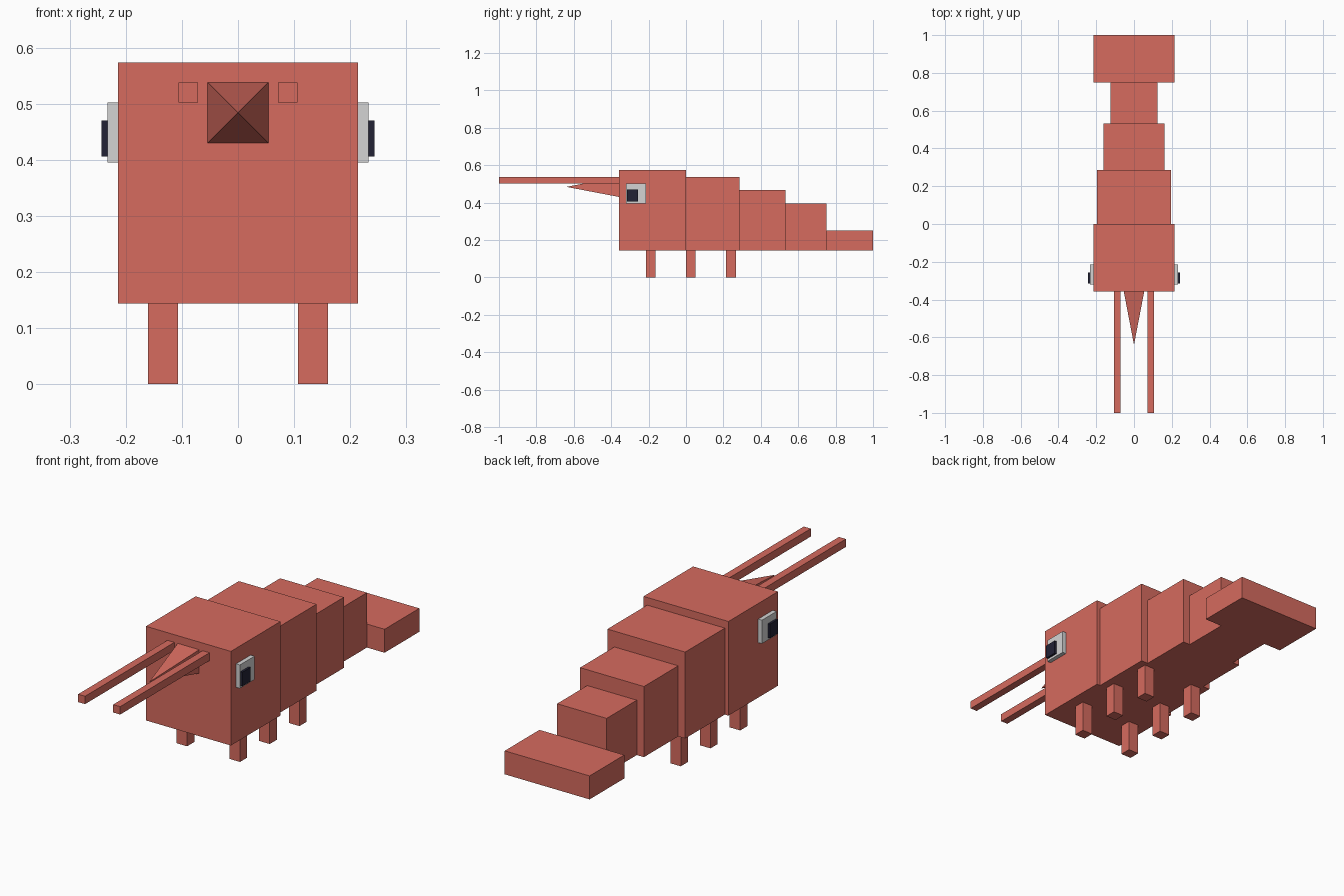
import bpy, bmesh

if "Cube" in bpy.data.objects:
    bpy.data.objects.remove(bpy.data.objects["Cube"])


def material(name, rgb):
    m = bpy.data.materials.new(name)
    m.diffuse_color = (*rgb, 1)
    m.use_nodes = True
    m.node_tree.nodes["Principled BSDF"].inputs["Base Color"].default_value = m.diffuse_color
    return m


SHELL = material("shell red", (0.672, 0.147, 0.114))
WHITE = material("eye white", (0.658, 0.658, 0.658))
DARK = material("pupil dark", (0.016, 0.016, 0.036))


def box(name, x, y, z, mat):
    """Box from (min, max) ranges on each axis."""
    bm = bmesh.new()
    bmesh.ops.create_cube(bm, size=1)
    for v in bm.verts:
        v.co = [r[0] if c < 0 else r[1] for c, r in zip(v.co, (x, y, z))]
    return finish(name, bm, mat)


def finish(name, bm, mat):
    bmesh.ops.recalc_face_normals(bm, faces=bm.faces)
    me = bpy.data.meshes.new(name)
    bm.to_mesh(me)
    bm.free()
    me.materials.append(mat)
    ob = bpy.data.objects.new(name, me)
    bpy.context.collection.objects.link(ob)
    return ob


def pair(name, x, y, z, mat):
    """Mirrored left and right boxes."""
    box(name + "_right", x, y, z, mat)
    box(name + "_left", (-x[1], -x[0]), y, z, mat)


# Head, stepped body segments and tail fan share one flat underside
BOTTOM = 0.144
for name, w, y0, y1, top in (
        ("head", 0.214, -0.357, 0.0, 0.573),
        ("body_front", 0.196, 0.0, 0.286, 0.538),
        ("body_middle", 0.161, 0.286, 0.533, 0.466),
        ("body_rear", 0.125, 0.533, 0.75, 0.394),
        ("tail_fan", 0.214, 0.75, 1.0, 0.251)):
    box(name, (-w, w), (y0, y1), (BOTTOM, top), SHELL)

# Three pairs of legs
for name, y0 in (("front", -0.214), ("middle", 0.0), ("rear", 0.214)):
    pair(name + "_leg", (0.107, 0.16), (y0, y0 + 0.052), (0, BOTTOM), SHELL)

# Antennae
pair("antenna", (0.071, 0.106), (-1.0, -0.357), (0.502, 0.538), SHELL)

# Eyes with raised pupils
pair("eye", (0.214, 0.233), (-0.32, -0.214), (0.395, 0.502), WHITE)
pair("pupil", (0.233, 0.243), (-0.316, -0.257), (0.406, 0.47), DARK)

# Pyramid snout spike
bm = bmesh.new()
base = [bm.verts.new((sx * 0.054, -0.357, 0.484 + sz * 0.054))
        for sx, sz in ((-1, -1), (1, -1), (1, 1), (-1, 1))]
tip = bm.verts.new((0, -0.64, 0.484))
bm.faces.new(base)
for i in range(4):
    bm.faces.new((base[i], base[(i + 1) % 4], tip))
finish("snout_spike", bm, SHELL)
